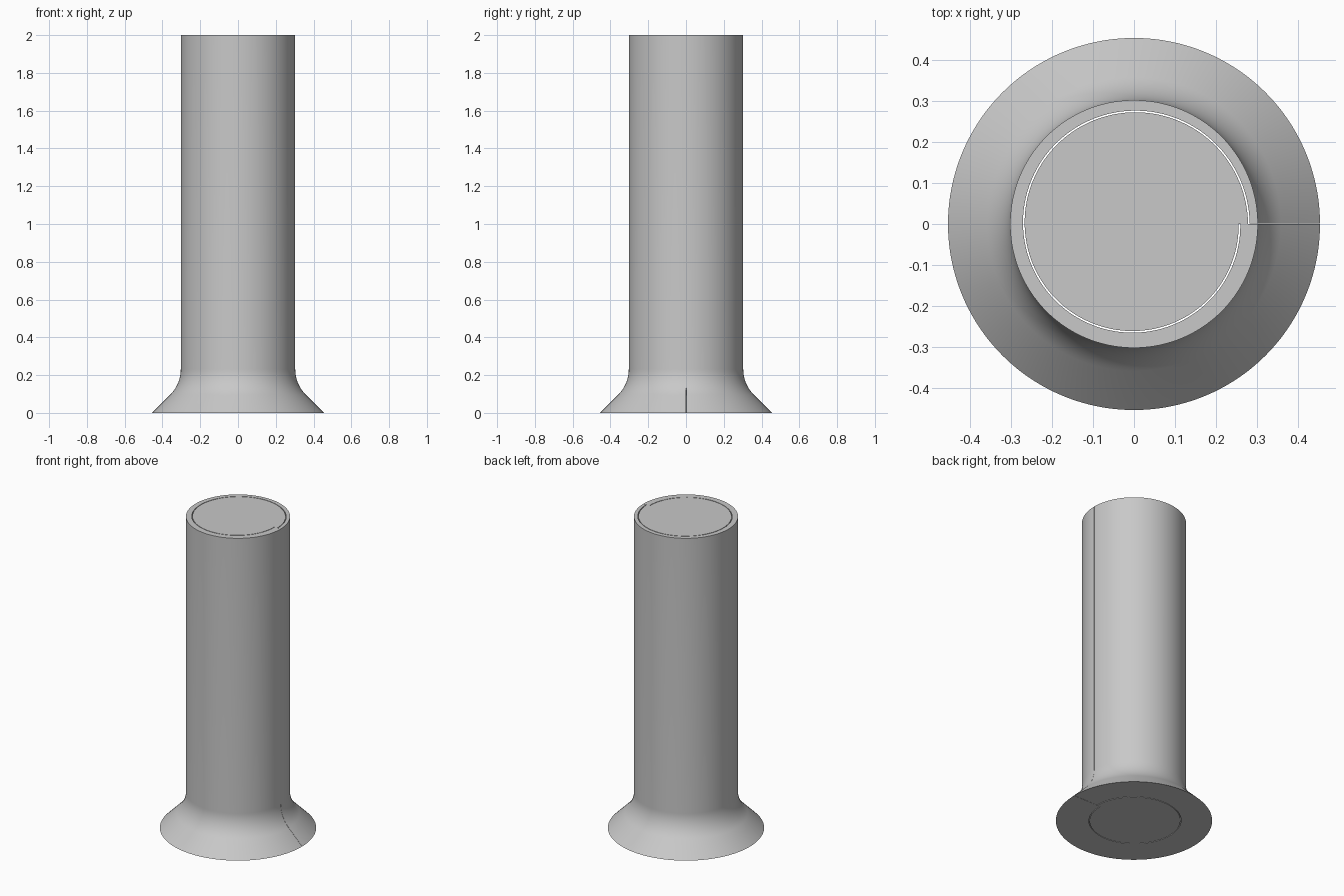
import bpy, bmesh
from math import sin, cos, pi, radians

cube = bpy.data.objects.get("Cube")
if cube:
    bpy.data.objects.remove(cube, do_unlink=True)

HEIGHT, SEGMENTS = 2.0, 160
TUBE_R, FOOT_R, FILLET_R = 0.303, 0.455, 0.193
SLOT_START, SLOT_END, SLOT_WIDTH = 0.281, 0.258, 0.004
SEAM = 0.004  # angle left open at the seam

grey = bpy.data.materials.new("plain grey")
grey.use_nodes = True
colour = (0.58, 0.58, 0.58, 1)
grey.diffuse_color = colour
grey.node_tree.nodes["Principled BSDF"].inputs["Base Color"].default_value = colour


def slot_radius(t):
    """Middle radius of the spiral slot at turn fraction t."""
    return SLOT_START + (SLOT_END - SLOT_START) * t


def finish(bm, name):
    bmesh.ops.recalc_face_normals(bm, faces=bm.faces)
    mesh = bpy.data.meshes.new(name)
    bm.to_mesh(mesh)
    bm.free()
    mesh.materials.append(grey)
    obj = bpy.data.objects.new(name, mesh)
    bpy.context.collection.objects.link(obj)
    bpy.ops.object.select_all(action="DESELECT")
    obj.select_set(True)
    bpy.context.view_layer.objects.active = obj
    bpy.ops.object.shade_smooth_by_angle(angle=radians(30))


# Outer profile: straight 45 degree skirt, concave fillet, straight wall
fillet_x = TUBE_R + FILLET_R
fillet_z = FOOT_R - fillet_x + FILLET_R * 2 ** 0.5
outer = [(FOOT_R, 0)]
for i in range(13):
    a = radians(45) * (1 - i / 12)
    outer.append((fillet_x - FILLET_R * cos(a), fillet_z - FILLET_R * sin(a)))
outer.append((TUBE_R, HEIGHT))

# Flared sleeve: the profile turned once, its bore following the spiral
bm = bmesh.new()
rings = []
for s in range(SEGMENTS + 1):
    t = s / SEGMENTS
    a = SEAM + (2 * pi - SEAM) * t
    bore = slot_radius(t) + SLOT_WIDTH / 2
    section = outer + [(bore, HEIGHT), (bore, 0)]
    rings.append([bm.verts.new((r * cos(a), r * sin(a), z)) for r, z in section])
for r0, r1 in zip(rings, rings[1:]):
    for k in range(len(r0)):
        n = (k + 1) % len(r0)
        bm.faces.new((r0[k], r1[k], r1[n], r0[n]))
bm.faces.new(rings[0])
bm.faces.new(rings[-1])
finish(bm, "flared_sleeve")

# Solid core: a spiral outline extruded to full height
bm = bmesh.new()
outline = []
for s in range(SEGMENTS + 1):
    t = s / SEGMENTS
    r = slot_radius(t) - SLOT_WIDTH / 2
    outline.append(bm.verts.new((r * cos(2 * pi * t), r * sin(2 * pi * t), 0)))
base = bm.faces.new(outline)
grown = bmesh.ops.extrude_face_region(bm, geom=[base], use_keep_orig=True)
top = [v for v in grown["geom"] if isinstance(v, bmesh.types.BMVert)]
bmesh.ops.translate(bm, verts=top, vec=(0, 0, HEIGHT))
finish(bm, "core")
